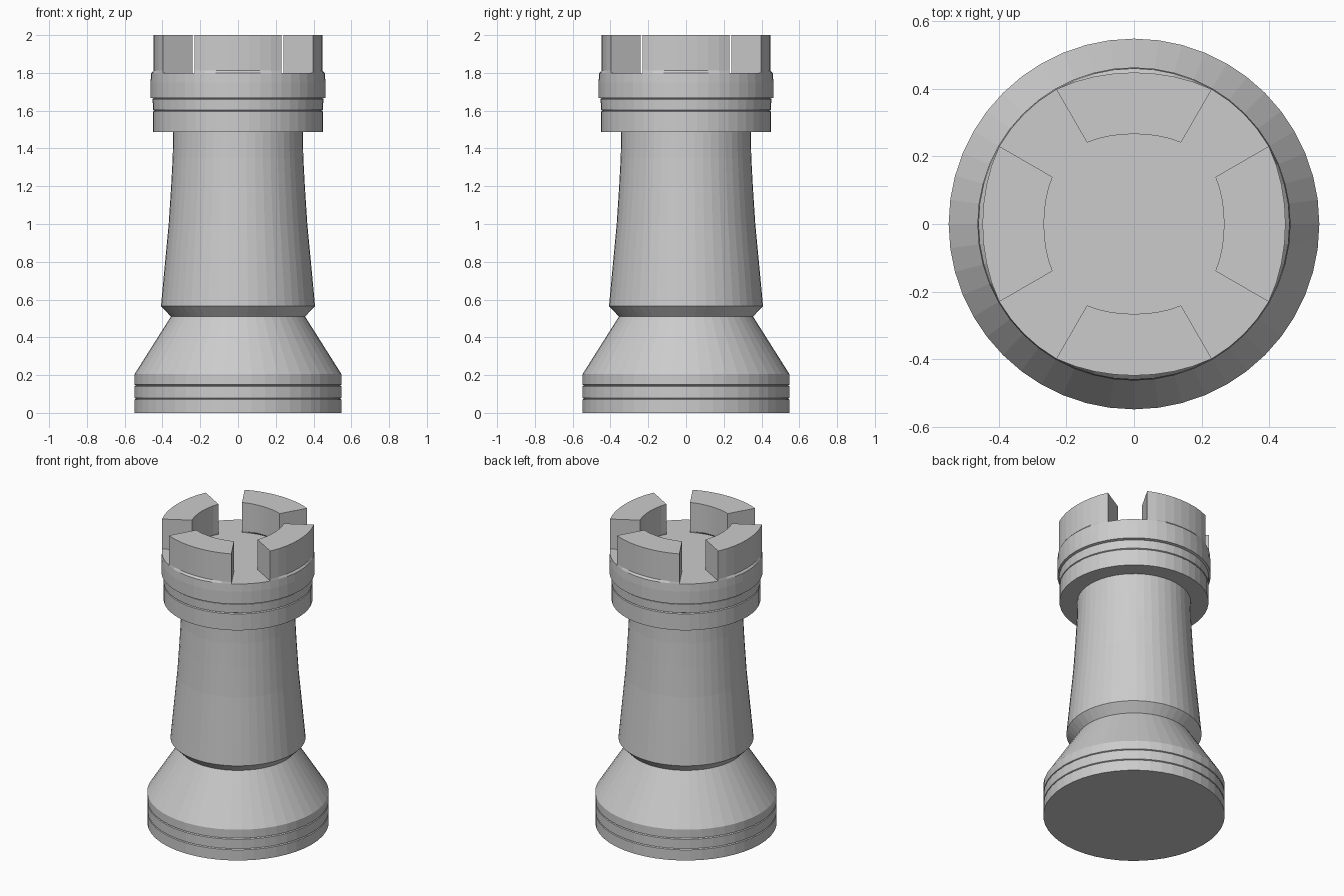
import bpy, bmesh
from math import sin, cos, tau, pi, atan2, hypot

if "Cube" in bpy.data.objects:
    bpy.data.objects.remove(bpy.data.objects["Cube"])

SEGMENTS = 48


def lathe(profile):
    """Revolve (radius, z) points around z; radius 0 becomes a pole."""
    bm = bmesh.new()
    rings = []
    for r, z in profile:
        if r == 0:
            rings.append([bm.verts.new((0, 0, z))] * SEGMENTS)
        else:
            rings.append([bm.verts.new((r * cos(tau * i / SEGMENTS),
                                        r * sin(tau * i / SEGMENTS), z))
                          for i in range(SEGMENTS)])
    for low, high in zip(rings, rings[1:]):
        for i in range(SEGMENTS):
            j = (i + 1) % SEGMENTS
            quad = dict.fromkeys((low[i], low[j], high[j], high[i]))
            bm.faces.new(list(quad))
    return bm


def finish(bm, name):
    bm.normal_update()
    mesh = bpy.data.meshes.new(name)
    bm.to_mesh(mesh)
    bm.free()
    obj = bpy.data.objects.new(name, mesh)
    bpy.context.collection.objects.link(obj)
    return obj


def groove(r, z):
    """A thin scored line around a band."""
    return [(r, z - 0.004), (r - 0.008, z), (r, z + 0.004)]


def sector_angle(x, y):
    """Angle from the centre of the nearest quarter."""
    return (atan2(y, x) + pi / 4) % (pi / 2) - pi / 4


# Flared base with two scored lines
finish(lathe([(0, 0), (0.548, 0), *groove(0.548, 0.075), *groove(0.548, 0.145),
              (0.548, 0.205), (0.355, 0.51)]), "base")

# Tapering column with its lower lip
finish(lathe([(0.355, 0.51), (0.408, 0.565), (0.386, 0.8), (0.367, 1.0),
              (0.354, 1.2), (0.346, 1.35), (0.343, 1.487)]), "column")

# Head: collar bands, wall, notch ledge and inner floor
INNER = 0.278
head = lathe([(0.343, 1.487), (0.45, 1.487), *groove(0.45, 1.6), (0.452, 1.66),
              (0.446, 1.664), (0.463, 1.668), (0.463, 1.75), (0.46, 1.8),
              (INNER, 1.8), (0, 1.8)])
head.normal_update()

# Four battlement blocks raised from the ledge, slightly flattened in plan
blocks = []
for f in head.faces:
    c = f.calc_center_median()
    if c.z > 1.799 and hypot(c.x, c.y) > INNER and abs(sector_angle(c.x, c.y)) < pi / 6:
        blocks.append(f)
for step, squeeze in ((0.012, 0.012), (0.188, 0)):
    raised = bmesh.ops.extrude_face_region(head, geom=blocks)["geom"]
    blocks = [g for g in raised if isinstance(g, bmesh.types.BMFace)]
    for v in {v for f in blocks for v in f.verts}:
        r = hypot(v.co.x, v.co.y)
        k = 1 - squeeze * cos(3 * sector_angle(v.co.x, v.co.y)) / r
        v.co.x *= k
        v.co.y *= k
        v.co.z += step
finish(head, "battlement_head")
